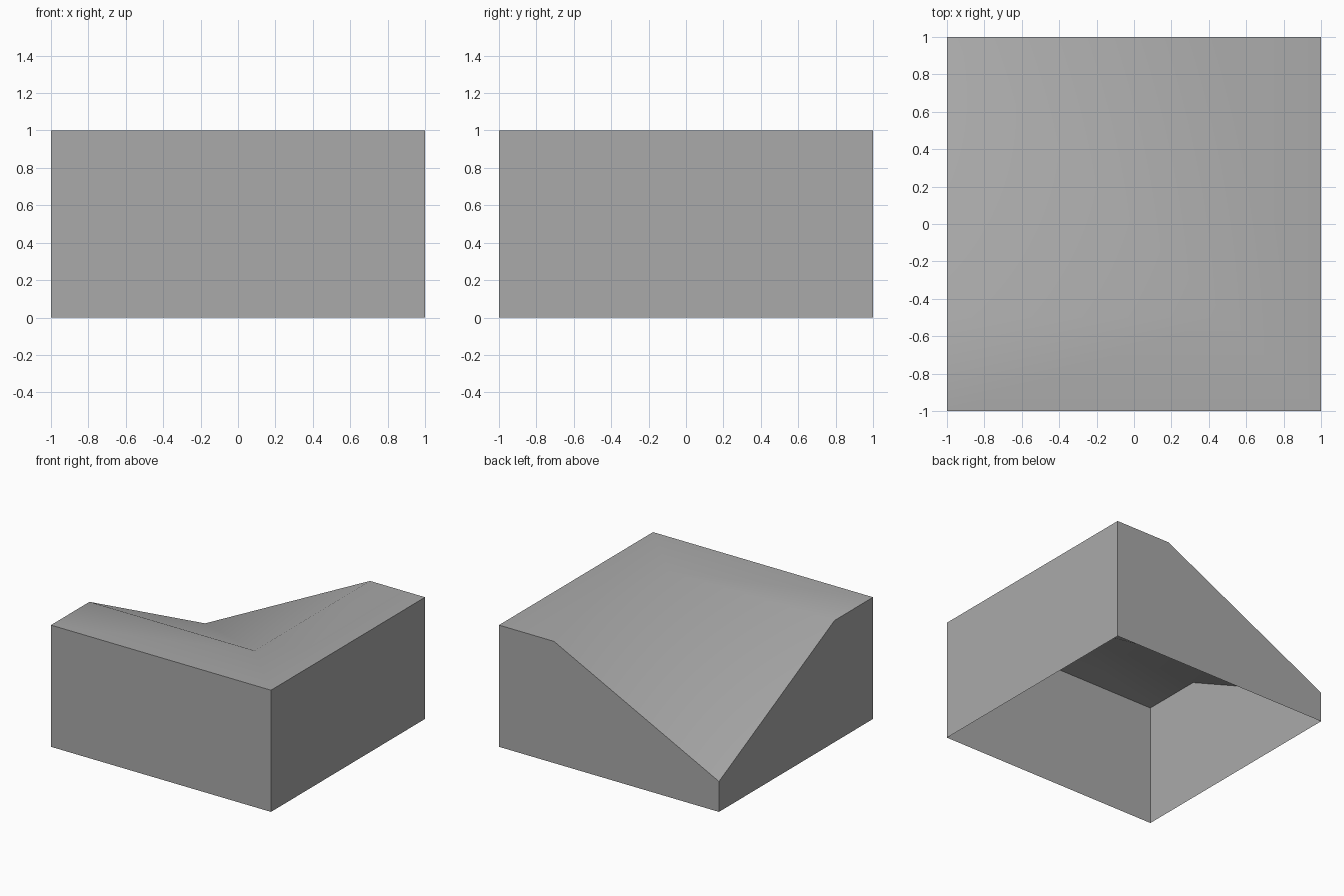
import bpy
import bmesh
import math

cube = bpy.data.objects.get("Cube")
if cube:
    bpy.data.objects.remove(cube, do_unlink=True)

HALF = 1.0      # half width of the block
TOP = 1.0       # height of the flat L-shaped rim
LOW = 0.25      # height of the sunken corner
RIM = 0.5       # width of the rim
inner = HALF - RIM

# One plain grey material
grey = bpy.data.materials.new("plain_grey")
grey.use_nodes = True
colour = (0.4, 0.4, 0.4, 1)
grey.diffuse_color = colour
grey.node_tree.nodes["Principled BSDF"].inputs["Base Color"].default_value = colour

bm = bmesh.new()

# Foot corners, open underneath
foot_fl = bm.verts.new((-HALF, -HALF, 0))
foot_fr = bm.verts.new((HALF, -HALF, 0))
foot_br = bm.verts.new((HALF, HALF, 0))
foot_bl = bm.verts.new((-HALF, HALF, 0))

# Rim corners, the rim's inner edge and the sunken corner
top_fl = bm.verts.new((-HALF, -HALF, TOP))
top_fr = bm.verts.new((HALF, -HALF, TOP))
top_br = bm.verts.new((HALF, HALF, TOP))
rim_front = bm.verts.new((-HALF, -inner, TOP))
rim_bend = bm.verts.new((inner, -inner, TOP))
rim_back = bm.verts.new((inner, HALF, TOP))
sunken = bm.verts.new((-HALF, HALF, LOW))

faces = (
    # Full walls
    (foot_fl, foot_fr, top_fr, top_fl),
    (foot_fr, foot_br, top_br, top_fr),
    # Walls that fall to the sunken corner
    (foot_br, foot_bl, sunken, rim_back, top_br),
    (foot_bl, foot_fl, top_fl, rim_front, sunken),
    # Mitred flat rim
    (top_fl, top_fr, rim_bend, rim_front),
    (top_fr, top_br, rim_back, rim_bend),
    # Two slopes meeting in a valley
    (rim_front, rim_bend, sunken),
    (rim_bend, rim_back, sunken),
)
for loop in faces:
    bm.faces.new(loop)

mesh = bpy.data.meshes.new("sloped_corner_block")
bm.to_mesh(mesh)
bm.free()
mesh.materials.append(grey)

block = bpy.data.objects.new("sloped_corner_block", mesh)
bpy.context.collection.objects.link(block)

# Soft top surface, sharp wall edges
bpy.ops.object.select_all(action="DESELECT")
block.select_set(True)
bpy.context.view_layer.objects.active = block
bpy.ops.object.shade_smooth_by_angle(angle=math.radians(45))
